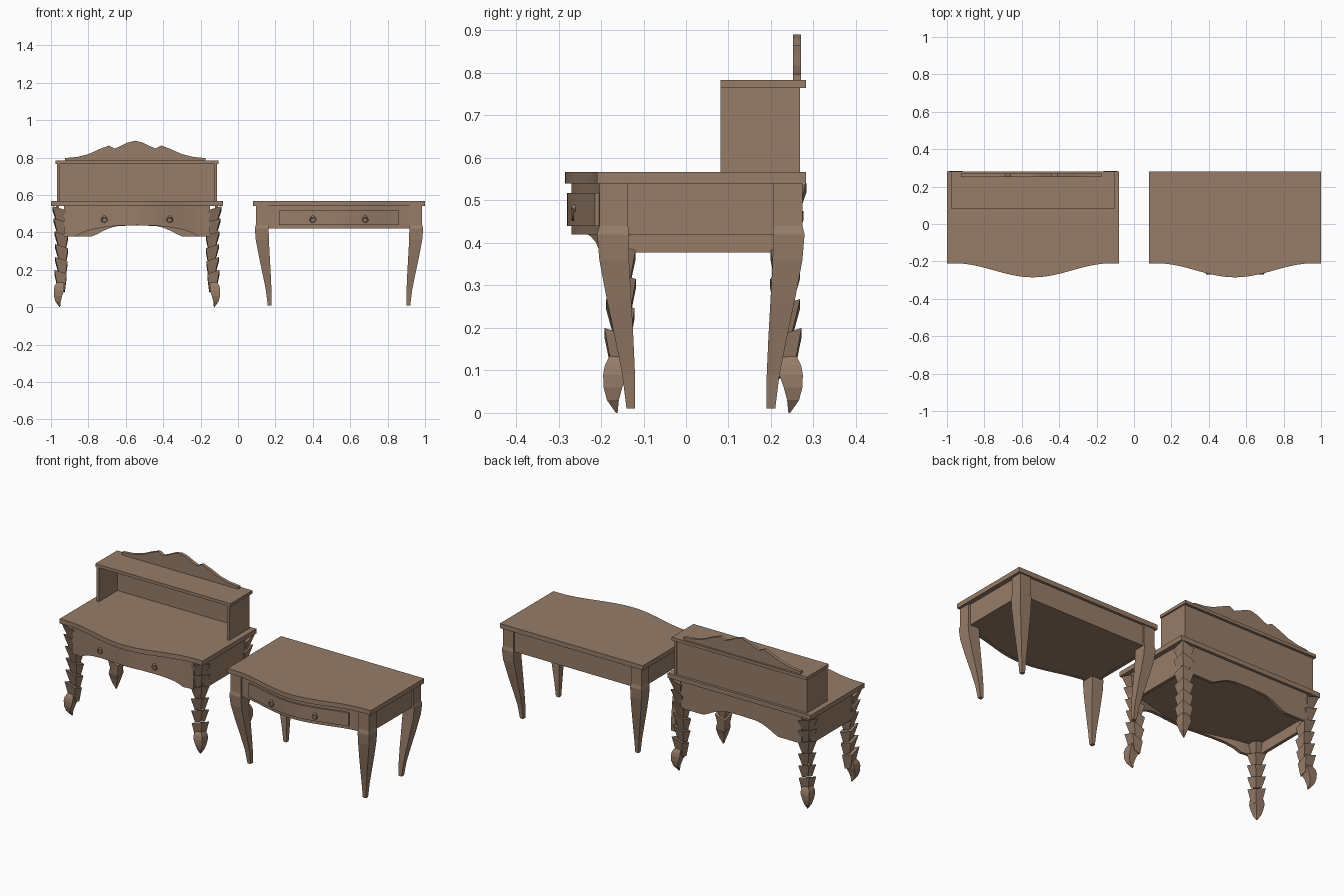
import bpy, bmesh, math
from mathutils import Vector

old = bpy.data.objects.get("Cube")
if old:
    bpy.data.objects.remove(old, do_unlink=True)

wood = bpy.data.materials.new("brown_wood")
wood.use_nodes = True
colour = (0.31, 0.205, 0.141, 1)
wood.diffuse_color = colour
wood.node_tree.nodes["Principled BSDF"].inputs["Base Color"].default_value = colour

LEFT, RIGHT = -0.54, 0.54   # centres of the two desks
TOP_LOW, TOP_HIGH = 0.54, 0.567
SIDES = [(sx, sy) for sx in (-1, 1) for sy in (-1, 1)]


def finish(name, bm):
    bmesh.ops.recalc_face_normals(bm, faces=bm.faces)
    mesh = bpy.data.meshes.new(name)
    bm.to_mesh(mesh)
    bm.free()
    obj = bpy.data.objects.new(name, mesh)
    obj.data.materials.append(wood)
    bpy.context.collection.objects.link(obj)
    return obj


def loft(name, rings):
    """Join rings of four points and cap both ends."""
    bm = bmesh.new()
    loops = [[bm.verts.new(p) for p in ring] for ring in rings]
    for a, b in zip(loops, loops[1:]):
        for i in range(4):
            j = (i + 1) % 4
            bm.faces.new((a[i], a[j], b[j], b[i]))
    bm.faces.new(loops[0])
    bm.faces.new(loops[-1])
    return finish(name, bm)


def board(name, cx, us, front, back, low, high):
    """Board along x; each limit is a number or a function of the offset u."""
    at = lambda v, u: v(u) if callable(v) else v
    rings = []
    for u in us:
        y0, y1, z0, z1 = (at(v, u) for v in (front, back, low, high))
        rings.append([(cx + u, y0, z0), (cx + u, y1, z0),
                      (cx + u, y1, z1), (cx + u, y0, z1)])
    return loft(name, rings)


def span(half, n=32):
    return [half * (2 * i / n - 1) for i in range(n + 1)]


def bow(offset):
    """Serpentine front line, set back by offset."""
    def y(u):
        wave = 1 + math.cos(math.pi * min(abs(u) / 0.42, 1))
        return -0.21 - 0.0375 * wave + offset
    return y


def outline(points):
    """Symmetric height profile through (u, z) points."""
    def z(u):
        u = abs(u)
        for (a, za), (b, zb) in zip(points, points[1:]):
            if u <= b:
                return za + (zb - za) * (u - a) / (b - a)
        return points[-1][1]
    return z


def square(cx, cy, z, h, tilt=0, sx=1, sy=1):
    return [(cx + a * h, cy + b * h, z + tilt * (a * sx + b * sy - 2) / 2)
            for a, b in ((-1, -1), (1, -1), (1, 1), (-1, 1))]


def handle(name, cx, u, y):
    """Ring pull hanging from a small knob."""
    bpy.ops.mesh.primitive_torus_add(major_radius=0.014, minor_radius=0.003,
                                     major_segments=20, minor_segments=8,
                                     location=(cx + u, y - 0.003, 0.468),
                                     rotation=(math.pi / 2, 0, 0))
    ring = bpy.context.object
    ring.name = name + "_ring"
    bpy.ops.mesh.primitive_uv_sphere_add(segments=12, ring_count=8, radius=0.008,
                                         location=(cx + u, y, 0.482))
    knob = bpy.context.object
    knob.name = name + "_knob"
    for obj in (ring, knob):
        obj.data.materials.append(wood)
        bpy.ops.object.select_all(action="DESELECT")
        obj.select_set(True)
        bpy.context.view_layer.objects.active = obj
        bpy.ops.object.shade_smooth_by_angle()


def desk_body(name, cx, apron_low, front_low, back_low, floor):
    board(name + "_top", cx, span(0.46, 46), bow(0), 0.282, TOP_LOW, TOP_HIGH)
    board(name + "_front_apron", cx, span(0.39, 52), bow(0.015), bow(0.033),
          front_low, TOP_LOW)
    board(name + "_back_apron", cx, span(0.39, 52), 0.25, 0.267, back_low, TOP_LOW)
    board(name + "_underside", cx, span(0.42), bow(0.025), 0.255, floor, floor + 0.01)
    for s in (-1, 1):
        board(name + "_side_apron", cx, (s * 0.416, s * 0.434), -0.17, 0.245,
              apron_low, TOP_LOW)


# Plain desk: straight aprons, one bowed drawer, curved tapering legs
desk_body("plain_desk", RIGHT, 0.42, 0.42, 0.42, 0.421)
board("plain_desk_drawer", RIGHT, span(0.322), bow(0.005), bow(0.03), 0.44, 0.518)
for s in (-1, 1):
    handle("plain_desk_handle", RIGHT, s * 0.14, bow(0.003)(0.14))

# height, inward shift, half width
CURVED = [(0.54, 0, 0.034), (0.44, 0, 0.034), (0.42, -0.002, 0.037),
          (0.36, 0.001, 0.035), (0.27, 0.012, 0.029), (0.18, 0.024, 0.022),
          (0.09, 0.035, 0.015), (0.01, 0.04, 0.01)]
for sx, sy in SIDES:
    loft("plain_desk_leg", [square(RIGHT + sx * (0.411 - d), 0.035 + sy * (0.205 - d), z, h)
                            for z, d, h in CURVED])

# Ornate desk: arched aprons
front_arch = outline([(0, 0.438), (0.1, 0.436), (0.17, 0.428), (0.24, 0.415),
                      (0.29, 0.4), (0.33, 0.378)])
back_arch = outline([(0, 0.437), (0.1, 0.434), (0.14, 0.425), (0.18, 0.408),
                     (0.21, 0.392), (0.24, 0.378)])
desk_body("ornate_desk", LEFT, 0.378, front_arch, back_arch, 0.439)
for s in (-1, 1):
    handle("ornate_desk_handle", LEFT, s * 0.175, bow(0.013)(0.175))

# Ornate legs: stacked flared scales above a pointed claw foot
TIPS = [0.54, 0.475, 0.405, 0.337, 0.268, 0.2, 0.115]
FOOT = [(0.135, 0.004, 0.018), (0.112, 0, 0.026), (0.09, -0.002, 0.028),
        (0.06, -0.007, 0.022), (0.03, -0.007, 0.014), (0, 0.002, 0.002)]
for sx, sy in SIDES:
    def leg_ring(z, shift, h, tilt=0):
        return square(LEFT + sx * (0.415 - shift), 0.04 + sy * (0.205 - shift),
                      z, h, tilt, sx, sy)
    for i, (tip, base) in enumerate(zip(TIPS, TIPS[1:])):
        shift = 0.012 * math.sin(math.pi * i / 6)
        loft("ornate_leg_scale", [leg_ring(base - 0.012, shift + 0.004, 0.019, 0.012),
                                  leg_ring(tip, shift, 0.038 - 0.001 * i, 0.022)])
    loft("ornate_leg_foot", [leg_ring(*r) for r in FOOT])

# Shelf hutch with carved crest
board("hutch_top", LEFT, (-0.435, 0.435), 0.081, 0.282, 0.765, 0.783)
board("hutch_back", LEFT, (-0.42, 0.42), 0.253, 0.267, TOP_HIGH, 0.765)
for s in (-1, 1):
    board("hutch_side", LEFT, (s * 0.412, s * 0.427), 0.081, 0.268, TOP_HIGH, 0.765)
CREST = [(0, 0.89), (0.04, 0.88), (0.08, 0.86), (0.11, 0.848), (0.14, 0.864),
         (0.19, 0.845), (0.25, 0.818), (0.31, 0.803), (0.375, 0.797)]
crest_us = [-u for u, z in reversed(CREST[1:])] + [u for u, z in CREST]
board("hutch_crest", LEFT - 0.01, crest_us, 0.252, 0.271, 0.783, outline(CREST))
